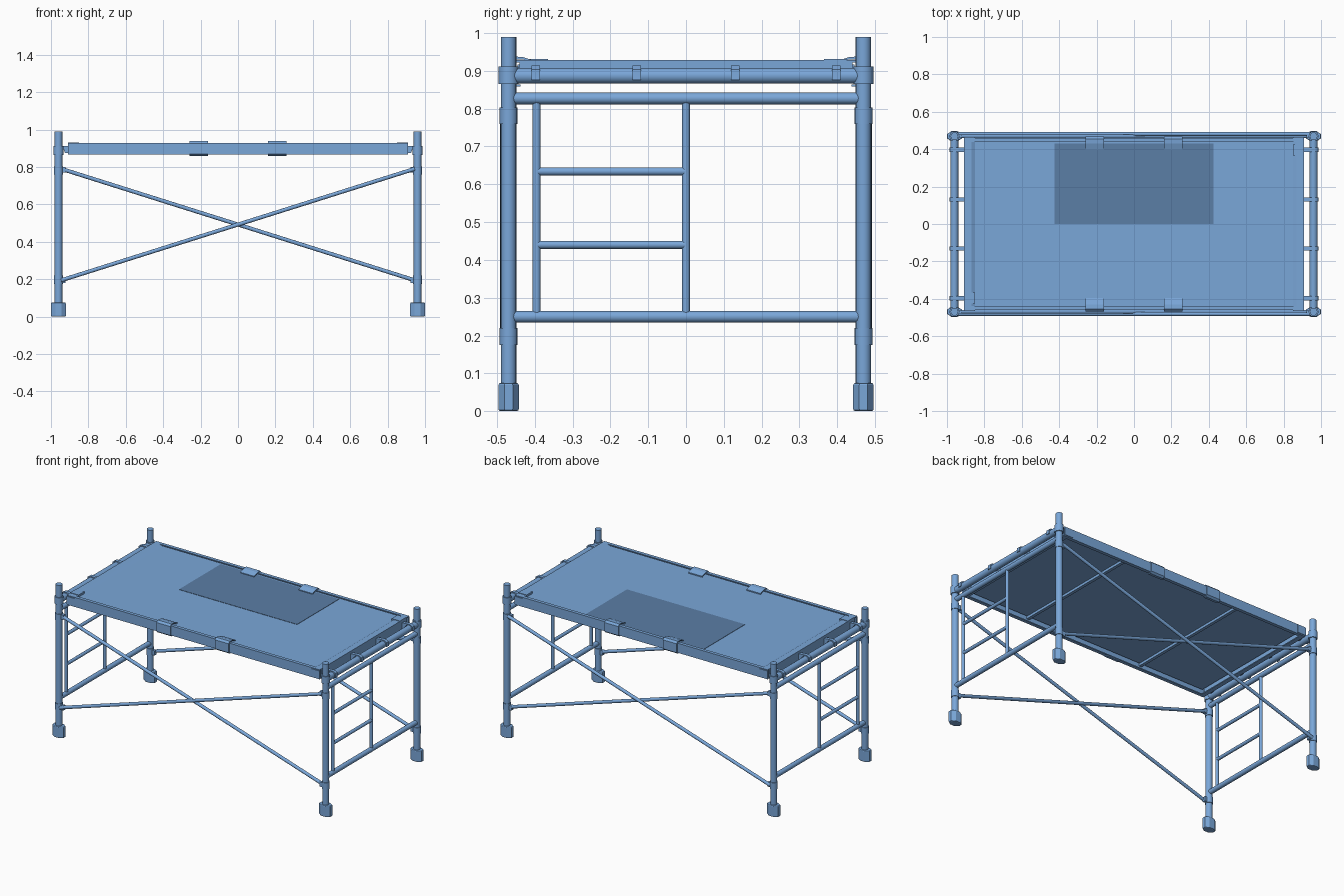
import bpy, bmesh, math
from mathutils import Vector

if "Cube" in bpy.data.objects:
    bpy.data.objects.remove(bpy.data.objects["Cube"])

PX, PY = 0.96, 0.469   # post position


def paint(name, rgb):
    mat = bpy.data.materials.new(name)
    mat.diffuse_color = (*rgb, 1)
    mat.use_nodes = True
    mat.node_tree.nodes["Principled BSDF"].inputs["Base Color"].default_value = mat.diffuse_color
    return mat


BLUE = paint("blue_paint", (0.195, 0.386, 0.694))
DARK = paint("hatch_blue", (0.105, 0.21, 0.38))


def finish(name, bm, smooth=False, mat=BLUE):
    bmesh.ops.recalc_face_normals(bm, faces=bm.faces)
    me = bpy.data.meshes.new(name)
    bm.to_mesh(me)
    bm.free()
    me.materials.append(mat)
    ob = bpy.data.objects.new(name, me)
    bpy.context.collection.objects.link(ob)
    if smooth:
        bpy.ops.object.select_all(action='DESELECT')
        ob.select_set(True)
        bpy.context.view_layer.objects.active = ob
        bpy.ops.object.shade_smooth_by_angle(angle=math.radians(40))
    return ob


def tube(name, a, b, r, sides=16):
    a, b = Vector(a), Vector(b)
    bm = bmesh.new()
    bmesh.ops.create_cone(bm, cap_ends=True, segments=sides, radius1=r, radius2=r,
                          depth=(b - a).length)
    m = (b - a).to_track_quat('Z', 'Y').to_matrix().to_4x4()
    m.translation = (a + b) / 2
    bm.transform(m)
    return finish(name, bm, True)


def box(name, x, y, z, mat=BLUE):
    bm = bmesh.new()
    bmesh.ops.create_cube(bm, size=1)
    for v in bm.verts:
        for i, (lo, hi) in enumerate((sorted(x), sorted(y), sorted(z))):
            v.co[i] = lo if v.co[i] < 0 else hi
    return finish(name, bm, mat=mat)


def extrude(name, pts, axis, lo, hi):
    """Extrude a 2D outline along an axis; points use the other two axes in order."""
    i = 'xyz'.index(axis)
    bm = bmesh.new()
    face = bm.faces.new([bm.verts.new((*p[:i], lo, *p[i:])) for p in pts])
    ext = bmesh.ops.extrude_face_region(bm, geom=[face])
    d = Vector((0, 0, 0))
    d[i] = hi - lo
    bmesh.ops.translate(bm, vec=d, verts=[g for g in ext['geom'] if isinstance(g, bmesh.types.BMVert)])
    return finish(name, bm)


for sx in (-1, 1):
    x = sx * PX
    for sy in (-1, 1):
        y = sy * PY
        # Post with three collars
        tube("post", (x, y, 0.04), (x, y, 0.99), 0.0205)
        for z0, z1, r in ((0.865, 0.912, 0.0265), (0.76, 0.803, 0.0235), (0.175, 0.22, 0.0235)):
            tube("post_collar", (x, y, z0), (x, y, z1), r)
        # Foot: eight-sided block, narrow at its ends, with softened rims
        plan = [(x + dx, y + dy) for dx, dy in ((0.04, -0.011), (0.04, 0.011), (0.017, 0.027),
                (-0.017, 0.027), (-0.04, 0.011), (-0.04, -0.011), (-0.017, -0.027), (0.017, -0.027))]
        foot = extrude("foot", plan, 'z', 0, 0.075)
        bevel = foot.modifiers.new("rim", 'BEVEL')
        bevel.width, bevel.segments, bevel.angle_limit = 0.006, 2, math.radians(70)
        # Brace lugs on the inner face of the post
        for z in (0.195, 0.785):
            box("brace_lug", (x - sx * 0.015, x - sx * 0.038), (y - 0.010, y + 0.010), (z - 0.015, z + 0.015))

    # End frame: cross tubes, ladder stiles and rungs
    for z, r in ((0.25, 0.0155), (0.827, 0.0155), (0.887, 0.021)):
        tube("end_cross_tube", (x, -PY, z), (x, PY, z), r)
    for y in (-0.395, 0.0):
        tube("ladder_stile", (x, y, 0.25), (x, y, 0.827), 0.0105)
    for z in (0.44, 0.634):
        tube("ladder_rung", (x, -0.395, z), (x, 0, z), 0.0105)

    # Deck hooks over the top cross tube
    for y in (-0.397, -0.13, 0.13, 0.397):
        hook = [(sx * px, pz) for px, pz in ((0.90, 0.875), (0.925, 0.875), (0.932, 0.893),
                (0.944, 0.905), (0.96, 0.909), (0.976, 0.903), (0.982, 0.876), (0.987, 0.876),
                (0.985, 0.904), (0.970, 0.914), (0.945, 0.914), (0.90, 0.910))]
        extrude("deck_hook", hook, 'y', y - 0.011, y + 0.011)

# Diagonal braces on both long sides
for sy in (-1, 1):
    for k, dy in ((1, 0.0), (-1, 0.012)):
        y = sy * (PY + dy)
        tube("cross_brace", (-0.945, y, 0.492 + k * 0.298), (0.945, y, 0.492 - k * 0.298), 0.0105, 12)

# Deck panel with darker hatch
box("deck_panel", (-0.89, 0.89), (-0.445, 0.445), (0.904, 0.917))
box("hatch_panel", (-0.425, 0.425), (0.0, 0.43), (0.910, 0.919), DARK)

# Deck frame: side channels, end channels and underside battens
for s in (-1, 1):
    channel = [(s * py, pz) for py, pz in ((0.460, 0.866), (0.460, 0.928), (0.438, 0.928),
               (0.438, 0.922), (0.454, 0.922), (0.454, 0.872), (0.438, 0.872), (0.438, 0.866))]
    extrude("deck_side_rail", channel, 'x', -0.91, 0.91)
    end = [(s * px, pz) for px, pz in ((0.91, 0.866), (0.91, 0.928), (0.87, 0.928), (0.85, 0.918),
           (0.87, 0.915), (0.90, 0.915), (0.90, 0.872), (0.88, 0.872), (0.88, 0.866))]
    extrude("deck_end_rail", end, 'y', -0.44, 0.44)
    box("deck_batten", (s * 0.415, s * 0.435), (-0.45, 0.45), (0.888, 0.905))
    # Wind lock plate, on opposite corners
    box("lock_plate", (s * 0.85, s * 0.91), (s * 0.365, s * 0.425), (0.915, 0.931))
    for sy in (-1, 1):
        # Corner plates on the side rails
        box("corner_plate", (s * 0.85, s * 0.91), (sy * 0.455, sy * 0.464), (0.872, 0.922))
        # Folded clip around the side rail
        clip = [(sy * py, pz) for py, pz in ((0.395, 0.924), (0.430, 0.936), (0.455, 0.938),
                (0.467, 0.926), (0.467, 0.868), (0.455, 0.858), (0.438, 0.858), (0.438, 0.864),
                (0.452, 0.864), (0.461, 0.872), (0.461, 0.922), (0.452, 0.930), (0.430, 0.930),
                (0.395, 0.917))]
        extrude("side_clip", clip, 'x', s * 0.21 - 0.05, s * 0.21 + 0.05)
